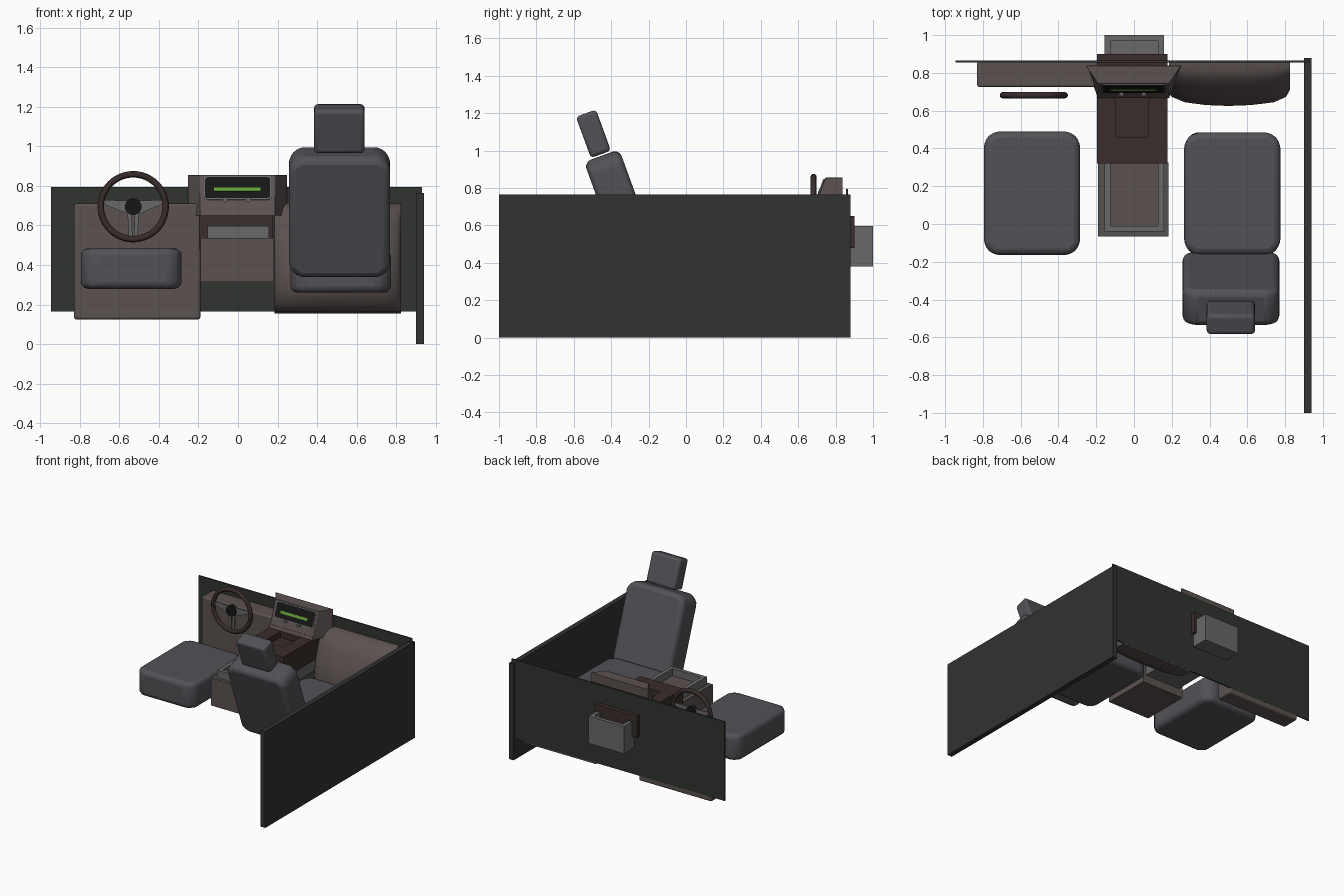
import bpy, bmesh, math
from mathutils import Matrix, Vector

if "Cube" in bpy.data.objects:
    bpy.data.objects.remove(bpy.data.objects["Cube"])


def mat(name, r, g, b):
    m = bpy.data.materials.new(name)
    m.diffuse_color = (r, g, b, 1)
    m.use_nodes = True
    m.node_tree.nodes["Principled BSDF"].inputs["Base Color"].default_value = m.diffuse_color
    return m


CLOTH = mat("seat_cloth", 0.085, 0.083, 0.095)
TRIM = mat("taupe_trim", 0.105, 0.085, 0.08)
DARK = mat("dark_panel", 0.032, 0.032, 0.032)
WALL = mat("green_black", 0.03, 0.034, 0.028)
BROWN = mat("dark_brown", 0.042, 0.026, 0.025)
GREY = mat("tray_grey", 0.14, 0.14, 0.14)
STONE = mat("console_top", 0.085, 0.083, 0.08)
BLACK = mat("black", 0.008, 0.008, 0.008)
GREEN = mat("green_display", 0.12, 0.35, 0.04)


def finish(bm, name, material, bevel=0, segs=3, matrix=None):
    bmesh.ops.recalc_face_normals(bm, faces=bm.faces)
    me = bpy.data.meshes.new(name)
    bm.to_mesh(me)
    bm.free()
    ob = bpy.data.objects.new(name, me)
    bpy.context.collection.objects.link(ob)
    me.materials.append(material)
    if matrix:
        ob.matrix_world = matrix
    bpy.context.view_layer.objects.active = ob
    ob.select_set(True)
    if bevel:
        md = ob.modifiers.new("bevel", "BEVEL")
        md.width, md.segments, md.limit_method = bevel, segs, "ANGLE"
    bpy.ops.object.shade_smooth_by_angle(angle=math.radians(40))
    ob.select_set(False)
    return ob


def box(name, x, y, z, material, bevel=0, chamfer=0, axis=2, tilt=0):
    """Box from ranges; chamfer cuts the edges along one axis, tilt leans it back."""
    bm = bmesh.new()
    bmesh.ops.create_cube(bm, size=1)
    bmesh.ops.scale(bm, verts=bm.verts, vec=(x[1] - x[0], y[1] - y[0], z[1] - z[0]))
    if chamfer:
        es = [e for e in bm.edges if abs((e.verts[0].co - e.verts[1].co).normalized()[axis]) > 0.9]
        bmesh.ops.bevel(bm, geom=es, offset=chamfer, segments=1, affect="EDGES")
    c = Vector([(a + b) / 2 for a, b in (x, y, z)])
    return finish(bm, name, material, bevel, 3,
                  Matrix.Translation(c) @ Matrix.Rotation(math.radians(tilt), 4, "X"))


def open_box(name, x, y, z, wall, material, floor, hole_y=None):
    """Box with a pocket in its top face."""
    bm = bmesh.new()
    hx = (x[0] + wall, x[1] - wall)
    hy = hole_y or (y[0] + wall, y[1] - wall)

    def ring(xr, yr, h):
        return [bm.verts.new(p) for p in ((xr[0], yr[0], h), (xr[1], yr[0], h),
                                          (xr[1], yr[1], h), (xr[0], yr[1], h))]
    rings = [ring(x, y, z[0]), ring(x, y, z[1]), ring(hx, hy, z[1]), ring(hx, hy, floor)]
    for a, b in zip(rings, rings[1:]):
        for i in range(4):
            j = (i + 1) % 4
            bm.faces.new((a[i], a[j], b[j], b[i]))
    bm.faces.new(rings[0])
    bm.faces.new(rings[-1])
    return finish(bm, name, material)


def loft(name, sections, material, bevel=0):
    bm = bmesh.new()
    rows = [[bm.verts.new(p) for p in s] for s in sections]
    n = len(rows[0])
    for a, b in zip(rows, rows[1:]):
        for i in range(n):
            bm.faces.new((a[i], a[(i + 1) % n], b[(i + 1) % n], b[i]))
    bm.faces.new(rows[0])
    bm.faces.new(rows[-1])
    return finish(bm, name, material, bevel)


def cylinder(name, center, r, depth, material, tilt=90):
    bm = bmesh.new()
    bmesh.ops.create_cone(bm, cap_ends=True, segments=32, radius1=r, radius2=r, depth=depth)
    return finish(bm, name, material, 0, 1,
                  Matrix.Translation(center) @ Matrix.Rotation(math.radians(tilt), 4, "X"))


# Door side panel, firewall and driver-side dash
box("door_panel", (0.9, 0.94), (-1, 0.88), (0, 0.765), DARK)
box("firewall", (-0.945, 0.93), (0.856, 0.866), (0.165, 0.795), WALL)
box("left_dash", (-0.83, -0.19), (0.725, 0.865), (0.125, 0.71), TRIM, 0.012)

# Passenger-side dash: bulging profile, shallower toward both ends
prof = [(0.865, 0.71), (0.81, 0.71), (0.76, 0.685), (0.70, 0.60), (0.65, 0.49), (0.625, 0.38),
        (0.63, 0.28), (0.665, 0.20), (0.73, 0.165), (0.865, 0.155)]
stations = [(0.185, 0.72), (0.2, 0.8), (0.27, 0.92), (0.38, 0.98), (0.5, 1),
            (0.62, 0.98), (0.74, 0.92), (0.805, 0.8), (0.825, 0.65)]
loft("right_dash", [[(x, 0.865 - (0.865 - y) * k, z) for y, z in prof] for x, k in stations], TRIM)

# Seats
box("left_seat_cushion", (-0.795, -0.285), (-0.165, 0.49), (0.28, 0.485), CLOTH, 0.035, 0.05)
box("right_seat_cushion", (0.265, 0.775), (-0.165, 0.485), (0.26, 0.475), CLOTH, 0.035, 0.05)
box("right_seat_back", (0.257, 0.77), (-0.44, -0.24), (0.342, 0.992), CLOTH, 0.035, 0.05, 1, 20)
box("right_headrest", (0.385, 0.64), (-0.552, -0.438), (0.973, 1.207), CLOTH, 0.02, 0, 2, 20)

# Centre console with long grey tray running through the firewall
box("console_base", (-0.19, 0.183), (-0.065, 0.325), (0.315, 0.533), TRIM)
box("console_top", (-0.19, 0.183), (-0.065, 0.325), (0.533, 0.536), STONE)
open_box("long_tray", (-0.155, 0.158), (-0.04, 1.0), (0.38, 0.597), 0.03, GREY, 0.5)
box("tray_floor", (-0.125, 0.128), (-0.01, 0.318), (0.53, 0.54), TRIM)
open_box("console_bridge", (-0.197, 0.178), (0.32, 0.9), (0.48, 0.65), 0.1, BROWN, 0.6, (0.46, 0.67))

# Centre stack: front face leans back, housing widens toward the rear
Y0, Y1, Z0, Z1 = 0.67, 0.745, 0.65, 0.855
loft("stack_housing", [[(-0.192, Y0, Z0), (0.187, Y0, Z0), (0.187, Y1, Z1), (-0.192, Y1, Z1)],
                       [(-0.255, 0.838, Z0), (0.25, 0.838, Z0), (0.25, 0.838, Z1), (-0.255, 0.838, Z1)]],
     TRIM, 0.003)
LEAN = -math.degrees(math.atan2(Y1 - Y0, Z1 - Z0))


def on_stack(name, x, z, out, material, chamfer=0):
    """Thin plate lying on the leaning stack face."""
    zc = (z[0] + z[1]) / 2
    yc = Y0 + (zc - Z0) * (Y1 - Y0) / (Z1 - Z0)
    h = (z[1] - z[0]) / math.cos(math.radians(LEAN)) / 2
    return box(name, x, (yc - out, yc + out), (zc - h, zc + h), material, 0, chamfer, 1, LEAN)


on_stack("screen_bezel", (-0.172, 0.168), (0.73, 0.848), 0.006, GREY, 0.012)
on_stack("screen", (-0.166, 0.162), (0.736, 0.842), 0.008, BLACK, 0.01)
on_stack("display_strip", (-0.122, 0.115), (0.77, 0.789), 0.010, GREEN)
on_stack("stack_ledge", (-0.192, 0.187), (0.655, 0.677), 0.005, TRIM)
for i, x in enumerate((-0.066, 0.052)):
    cylinder(f"knob_{i}", (x, 0.693, 0.73), 0.013, 0.025, GREY)

# Steering wheel: rim, hub and spokes
C = Vector((-0.53, 0.682, 0.695))
bpy.ops.mesh.primitive_torus_add(major_radius=0.164, minor_radius=0.0165, major_segments=48,
                                 minor_segments=12, location=C, rotation=(math.pi / 2, 0, 0))
rim = bpy.context.object
rim.name = "steering_rim"
rim.data.materials.append(BROWN)
bpy.ops.object.shade_smooth_by_angle()
rim.select_set(False)
cylinder("steering_hub", C, 0.042, 0.034, BLACK)
spokes = {"left_spoke": [(-0.155, 0.035), (-0.155, 0.015), (-0.02, -0.04), (-0.02, 0.03)],
          "right_spoke": [(0.155, 0.035), (0.155, 0.015), (0.02, -0.04), (0.02, 0.03)],
          "lower_left_spoke": [(-0.03, -0.02), (-0.008, -0.02), (-0.004, -0.155), (-0.022, -0.155)],
          "lower_right_spoke": [(0.03, -0.02), (0.008, -0.02), (0.004, -0.155), (0.022, -0.155)]}
for name, pts in spokes.items():
    loft(name, [[C + Vector((x, y, z)) for x, z in pts] for y in (-0.006, 0.006)], GREY)
